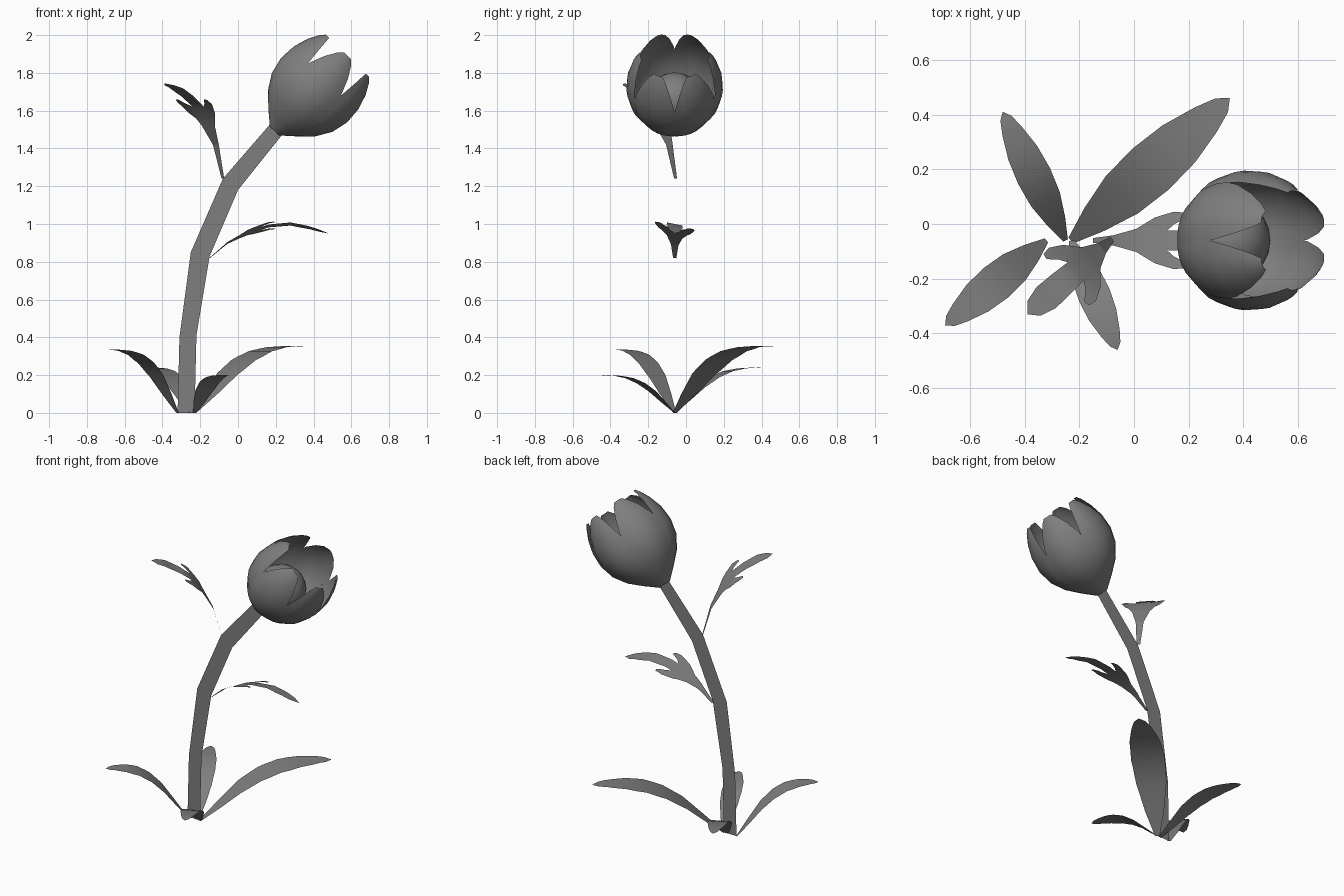
import bpy, bmesh, math
from mathutils import Vector, Matrix

cube = bpy.data.objects.get("Cube")
if cube:
    bpy.data.objects.remove(cube)

grey = bpy.data.materials.new("mid_grey")
grey.use_nodes = True
grey.diffuse_color = (0.21, 0.21, 0.21, 1)
grey.node_tree.nodes["Principled BSDF"].inputs["Base Color"].default_value = grey.diffuse_color

PLANE_Y = -0.06  # the flat stem lies in this plane


def finish(bm, name, smooth=True):
    mesh = bpy.data.meshes.new(name)
    bm.to_mesh(mesh)
    bm.free()
    mesh.materials.append(grey)
    obj = bpy.data.objects.new(name, mesh)
    bpy.context.collection.objects.link(obj)
    if smooth:
        bpy.ops.object.select_all(action='DESELECT')
        obj.select_set(True)
        bpy.context.view_layer.objects.active = obj
        bpy.ops.object.shade_smooth_by_angle(angle=math.radians(40))
    return obj


def interp(points, u):
    for (a, p), (b, q) in zip(points, points[1:]):
        if u <= b:
            return p + (q - p) * (u - a) / (b - a)
    return points[-1][1]


def skin(bm, rows):
    """Join rows of points into a sheet of quads."""
    grid = [[bm.verts.new(p) for p in row] for row in rows]
    for low, high in zip(grid, grid[1:]):
        for i in range(len(low) - 1):
            bm.faces.new((low[i], low[i + 1], high[i + 1], high[i]))


# Flat ribbon stem: left and right edge at each bend
bm = bmesh.new()
edges = [(-.32, 0, -.23, 0), (-.31, .40, -.22, .41), (-.25, .85, -.15, .83),
         (-.08, 1.24, 0, 1.18), (.18, 1.54, .24, 1.48)]
skin(bm, [[(a, PLANE_Y, b), (c, PLANE_Y, d)] for a, b, c, d in edges])
finish(bm, "stem", False)


def leaf(name, base, tip, half_outline, arch, width, roll=0.0):
    """Bend a mirrored flat outline along an arch; u runs 0..1 from base to tip."""
    bm = bmesh.new()
    outline = half_outline + [(u, -v) for u, v in reversed(half_outline) if v > 0]
    bm.faces.new([bm.verts.new((u, v, 0)) for u, v in outline])
    bmesh.ops.triangulate(bm, faces=bm.faces[:])
    for u, _ in arch[1:-1]:
        bmesh.ops.bisect_plane(bm, geom=bm.verts[:] + bm.edges[:] + bm.faces[:],
                               plane_co=(u, 0, 0), plane_no=(1, 0, 0))
    base, tip = Vector(base), Vector(tip)
    run = tip - base
    side = Vector((-run.y, run.x)).normalized()
    for v in bm.verts:
        across = v.co.y * width
        p = base + run * v.co.x + side * across
        v.co = (p.x, p.y, interp(arch, v.co.x) + roll * across)
    bmesh.ops.recalc_face_normals(bm, faces=bm.faces[:])
    finish(bm, name)


# Four plain leaves spreading from the foot
blade = [(0, .07), (.15, .28), (.32, .45), (.5, .5), (.68, .45), (.85, .3), (.95, .17), (1, 0)]
rise = [(0, 0), (.15, .29), (.3, .58), (.45, .79), (.6, .92), (.75, .98), (.9, 1), (1, .99)]
for name, base, tip, height, width in [
        ("long_leaf", (-.23, -.06), (.35, .46), .355, .20),
        ("right_leaf", (-.32, -.06), (-.69, -.37), .335, .14),
        ("back_leaf", (-.25, -.06), (-.48, .41), .24, .13),
        ("front_leaf", (-.23, -.06), (-.06, -.46), .20, .12)]:
    leaf(name, base, tip, blade, [(u, z * height) for u, z in rise], width)

# Two lobed leaves on the stem
lobed = [(0, .04), (.12, .09), (.25, .2), (.36, .4), (.47, .5), (.54, .48), (.55, .4),
         (.47, .28), (.43, .17), (.6, .19), (.78, .2), (.92, .14), (1, 0)]
leaf("upper_right_leaf", (-.08, -.055), (-.39, -.33), lobed,
     [(0, 1.24), (.12, 1.42), (.3, 1.56), (.45, 1.63), (.6, 1.675), (.8, 1.72), (1, 1.745)], .26)
leaf("upper_left_leaf", (-.15, PLANE_Y), (.48, PLANE_Y), lobed,
     [(0, .82), (.15, .9), (.32, .955), (.5, .99), (.68, 1), (.84, .98), (1, .95)], .21, -.2)

# Flower frame: local z along the tilted axis, local x towards the top
axis = Vector((.70, 0, .72)).normalized()
up = Vector((-axis.z, 0, axis.x))
frame = Matrix((up, axis.cross(up), axis)).transposed().to_4x4()
frame = Matrix.Translation((.2, PLANE_Y, 1.5)) @ frame

# Six cupped petals: axial height, radius, half angle in degrees
profile = [(-.01, .035, 36), (.05, .105, 36), (.12, .178, 36), (.2, .228, 35), (.29, .25, 33),
           (.38, .246, 29), (.46, .223, 23), (.52, .195, 15), (.545, .178, 8)]
for i in range(6):
    bm = bmesh.new()
    mid = math.radians(30 + 60 * i)
    size = 1.02 if i % 3 == 1 else 1.0
    rows = []
    for h, r, half in profile:
        row = []
        for k in range(-3, 4):
            a = mid + math.radians(half) * k / 3
            rr = r * size * (1 - .03 * (k / 3) ** 2)
            row.append(frame @ Vector((rr * math.cos(a), rr * math.sin(a), h)))
        rows.append(row)
    skin(bm, rows)
    finish(bm, f"petal_{i + 1}")

# Round heart inside the petals
bm = bmesh.new()
bmesh.ops.create_uvsphere(bm, u_segments=16, v_segments=10, radius=.15,
                          matrix=frame @ Matrix.Translation((0, 0, .215)))
finish(bm, "flower_heart")
